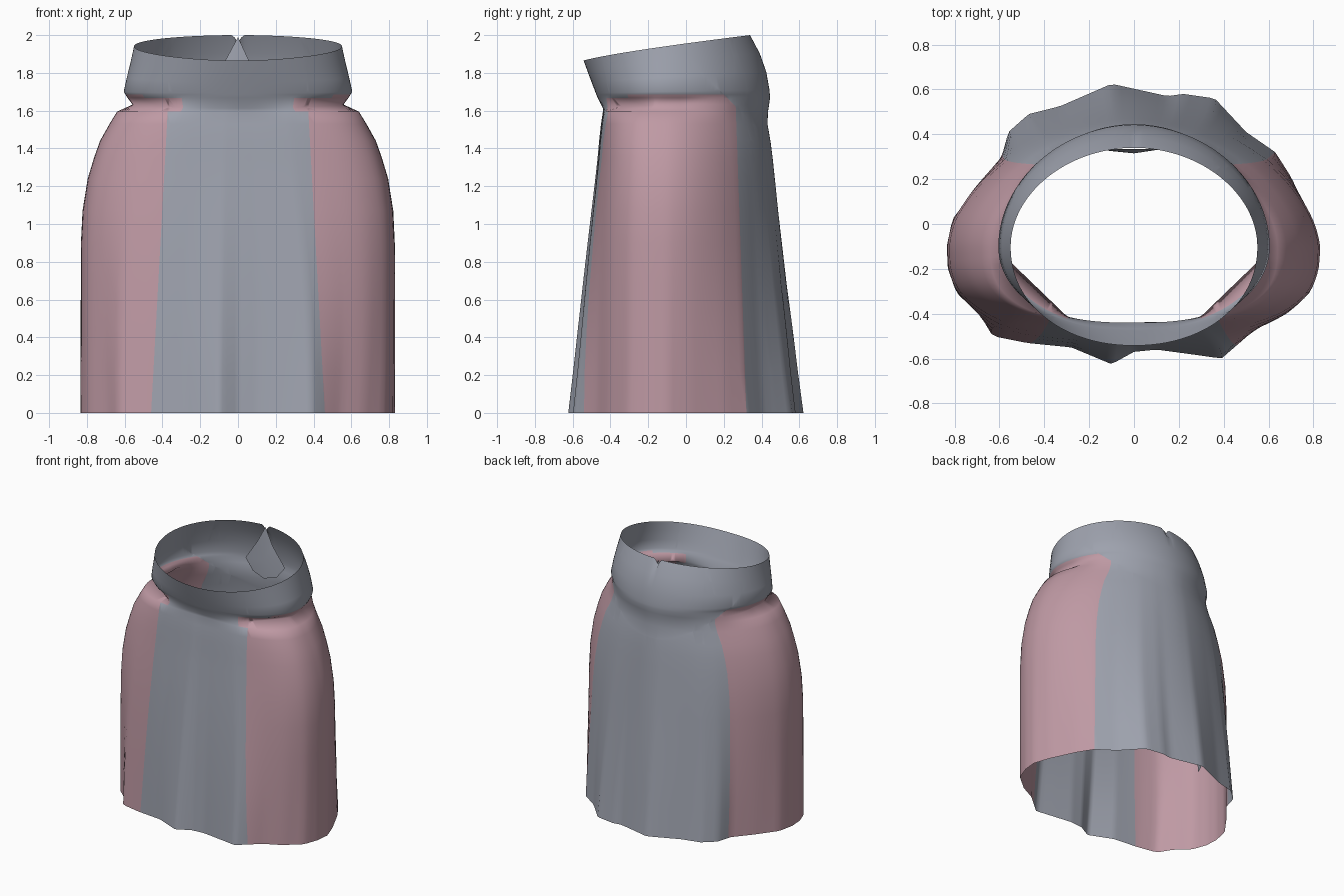
import bpy, bmesh, math
from mathutils import Vector

cube = bpy.data.objects.get("Cube")
if cube:
    bpy.data.objects.remove(cube)


def material(name, color):
    m = bpy.data.materials.new(name)
    m.use_nodes = True
    m.diffuse_color = (*color, 1)
    m.node_tree.nodes["Principled BSDF"].inputs["Base Color"].default_value = (*color, 1)
    return m


GREY = material("slate grey cloth", (.34, .36, .42))
PINK = material("dusty pink cloth", (.52, .32, .37))
CY = -.1          # centre of the rings in y
COLUMNS = 160

# Wavy hem outline, anticlockwise from the back centre
HEM = [(-.1, .625), (-.33, .525), (-.47, .49), (-.56, .41), (-.59, .3), (-.7, .17),
       (-.81, .02), (-.835, -.1), (-.83, -.2), (-.79, -.31), (-.69, -.4), (-.63, -.5),
       (-.48, -.53), (-.28, -.55), (-.1, -.625), (0, -.57), (.1, -.56), (.25, -.58),
       (.39, -.6), (.54, -.47), (.66, -.41), (.78, -.31), (.82, -.2), (.83, -.1),
       (.79, .02), (.7, .21), (.63, .32), (.5, .41), (.36, .56), (.22, .58), (.15, .57)]

# Body rings: height, half width, front y, back y
RINGS = [(0, .83, -.62, .62), (.22, .83, -.595, .592), (.45, .83, -.57, .565),
         (.68, .83, -.545, .535), (.9, .83, -.52, .51), (1.07, .822, -.5, .49),
         (1.24, .795, -.48, .472), (1.35, .762, -.468, .46), (1.44, .73, -.46, .448),
         (1.53, .68, -.45, .432), (1.595, .64, -.44, .435)]


def hem_point(a):
    """Where the ray at angle a meets the hem outline."""
    ray = Vector((math.cos(a), math.sin(a)))
    for p, q in zip(HEM, HEM[1:] + HEM[:1]):
        p, q = Vector((p[0], p[1] - CY)), Vector((q[0], q[1] - CY))
        cp, cq = ray.cross(p), ray.cross(q)
        if cp <= 0 < cq and ray.dot(p + q) > 0:
            return p.lerp(q, cp / (cp - cq))
    return ray * .7


def oval(a, half, front, back, front_power, back_power):
    """Point on an oval that is boxier in front than behind."""
    c, s = math.cos(a), math.sin(a)
    depth, power = (back - CY, back_power) if s > 0 else (CY - front, front_power)
    r = (abs(c / half) ** power + abs(s / depth) ** power) ** (-1 / power)
    return Vector((c * r, s * r))


def tuck(x, y):
    """Pull the front corners in to a straight fold."""
    over = max(0, abs(x) * .694 - y * .72 - .504)
    return x - math.copysign(over * .694, x), y + over * .72


angles = [2 * math.pi * i / COLUMNS for i in range(COLUMNS)]
rows = []

# Body: the hem waves fade out towards the waist
for z, half, front, back in RINGS:
    fade = .05 + .95 * (1 - z / RINGS[-1][0]) ** 1.6
    row = []
    for a in angles:
        h = hem_point(a)
        h.x *= half / .83
        h.y *= (back - CY) / .72 if h.y > 0 else (CY - front) / .52
        p = oval(a, half, front, back, 2.9, 1.78).lerp(h, fade)
        row.append(Vector((p.x, p.y + CY, z)))
    rows.append(row)

# Waistband with a rim that rises to the back
band = []
for t, half, front, back in [(0, .585, -.468, .445), (.12, .605, -.478, .442),
                             (.4, .588, -.5, .425), (.7, .568, -.522, .39),
                             (1, .55, -.542, .34)]:
    row = []
    for a in angles:
        p = oval(a, half, front, back, 2.1, 1.95)
        y = p.y + CY
        rim = 1.862 + .138 * ((y + .55) / .89) ** .8
        notch = .04 * max(0, 1 - abs(p.x) / .025) if y > 0 and t == 1 else 0
        row.append(Vector((p.x, y, 1.668 + t * (rim - 1.668) - notch)))
    band.append(row)

# Fold under the waistband: tucked at front and sides, smooth at the back
fold = []
for a, low, high in zip(angles, rows[-1], band[0]):
    p = oval(a, .558, -.44, .443, 2.6, 2)
    x, y = tuck(p.x, p.y + CY)
    smooth = min(1, max(0, (math.sin(a) - .15) / .4))
    fold.append(Vector((x, y, 1.632 + .02 * math.sin(a))).lerp((low + high) / 2, smooth))
rows += [fold] + band

bm = bmesh.new()
grid = [[bm.verts.new(p) for p in r] for r in rows]
for low, high in zip(grid, grid[1:]):
    for i in range(COLUMNS):
        j = (i + 1) % COLUMNS
        bm.faces.new((low[i], low[j], high[j], high[i]))

# Cut clean panel seams, then colour the side panels
FRONT_X, FRONT_SLOPE = .46, .055
BACK_Y, BACK_SLOPE = .32, .035
BAND, CORNER = 1.685, 1.885
seams = [((s * FRONT_X, 0, 0), (s, 0, FRONT_SLOPE)) for s in (1, -1)]
seams += [((0, BACK_Y, 0), (0, 1, BACK_SLOPE)), ((0, 0, BAND), (0, 0, 1)),
          ((0, 0, CORNER), (0, 1, 1))]
for co, no in seams:
    bmesh.ops.bisect_plane(bm, geom=bm.verts[:] + bm.edges[:] + bm.faces[:],
                           plane_co=co, plane_no=no)
for f in bm.faces:
    f.smooth = True
    c = f.calc_center_median()
    edge = FRONT_X - FRONT_SLOPE * c.z if c.z < 1.59 else .29
    side = abs(c.x) > edge and c.y < BACK_Y - BACK_SLOPE * c.z and c.y + c.z < CORNER
    f.material_index = int(side and c.z < (BAND if c.y > -.3 else 1.67))


def add_object(name, bm):
    mesh = bpy.data.meshes.new(name)
    bm.to_mesh(mesh)
    bm.free()
    mesh.materials.append(GREY)
    mesh.materials.append(PINK)
    ob = bpy.data.objects.new(name, mesh)
    bpy.context.collection.objects.link(ob)


add_object("skirt", bm)


def add_flap(name, points):
    """Fan of cloth around the first point."""
    bm = bmesh.new()
    vs = [bm.verts.new(p) for p in points]
    for a, b in zip(vs[1:], vs[2:] + vs[1:2]):
        bm.faces.new((vs[0], a, b)).smooth = True
    add_object(name, bm)


# Folded placket inside the back opening
add_flap("inner_placket", [(0, .315, 1.74), (0, .335, 1.99), (-.07, .335, 1.86),
                           (-.17, .335, 1.71), (-.1, .325, 1.63), (0, .315, 1.6),
                           (.1, .33, 1.63), (.16, .345, 1.71), (.06, .335, 1.86)])

# Narrow vent fold at the back hem
add_flap("back_vent", [(-.115, .57, .15), (-.1, .61, 0), (-.1, .55, .5), (-.13, .54, 0)])
